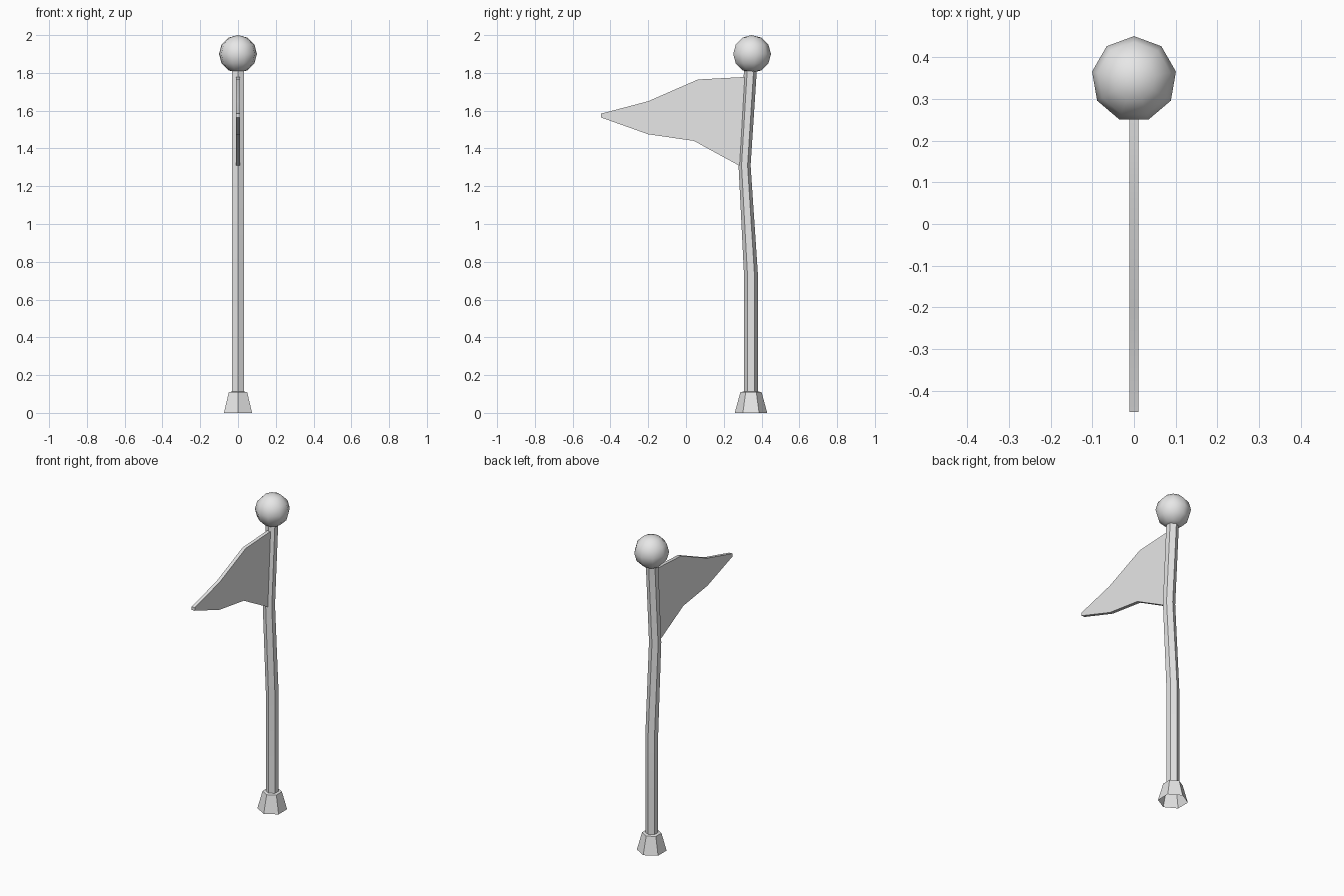
import bpy
import bmesh
import math

cube = bpy.data.objects.get("Cube")
if cube:
    bpy.data.objects.remove(cube, do_unlink=True)

SIDES = 6
POLE_Y = 0.344

grey = bpy.data.materials.new("light grey")
grey.use_nodes = True
grey.diffuse_color = (0.8, 0.8, 0.8, 1)
grey.node_tree.nodes["Principled BSDF"].inputs["Base Color"].default_value = (0.8, 0.8, 0.8, 1)


def finish(name, bm, angle):
    """Turn a bmesh into a named, shaded object."""
    bmesh.ops.recalc_face_normals(bm, faces=bm.faces[:])
    mesh = bpy.data.meshes.new(name)
    bm.to_mesh(mesh)
    bm.free()
    mesh.materials.append(grey)
    obj = bpy.data.objects.new(name, mesh)
    bpy.context.collection.objects.link(obj)
    bpy.ops.object.select_all(action="DESELECT")
    obj.select_set(True)
    bpy.context.view_layer.objects.active = obj
    bpy.ops.object.shade_smooth_by_angle(angle=math.radians(angle))
    return obj


def loft(name, sections, cap_top=False):
    """Hexagonal tube through (y centre, z, x radius, y radius) sections."""
    bm = bmesh.new()
    rings = []
    for y, z, rx, ry in sections:
        ring = []
        for i in range(SIDES):
            a = math.tau * i / SIDES
            ring.append(bm.verts.new((rx * math.sin(a), y - ry * math.cos(a), z)))
        rings.append(ring)
    for low, high in zip(rings, rings[1:]):
        for i in range(SIDES):
            j = (i + 1) % SIDES
            bm.faces.new((low[i], low[j], high[j], high[i]))
    if cap_top:
        bm.faces.new(rings[-1])
    return finish(name, bm, 35)


# Flared foot, open underneath
loft("base", [(POLE_Y, z, r, r) for z, r in ((0, 0.086), (0.11, 0.056), (0.113, 0.037))])

# Bent pole
loft("pole", [
    (POLE_Y, 0.11, 0.037, 0.037),
    (POLE_Y, 0.32, 0.037, 0.037),
    (POLE_Y, 0.73, 0.037, 0.037),
    (0.31, 1.31, 0.037, 0.032),
    (0.342, 1.83, 0.037, 0.034),
], cap_top=True)

# Faceted ball on top, one vertex column pointing back
bm = bmesh.new()
bmesh.ops.create_uvsphere(bm, u_segments=9, v_segments=6, radius=0.1)
start = max(bm.verts, key=lambda v: v.co.x)
turn = math.pi / 2 - math.atan2(start.co.y, start.co.x)
for v in bm.verts:
    x, y = v.co.x, v.co.y
    v.co.x = 1.02 * (x * math.cos(turn) - y * math.sin(turn))
    v.co.y = 1.03 * (x * math.sin(turn) + y * math.cos(turn)) + 0.347
    v.co.z += 1.9
finish("ball", bm, 45)

# Tapered pennant: (y, top z, bottom z) stations from pole to tip
stations = [(0.335, 0.31, 1.78, 1.295), (0.305, 0.28, 1.778, 1.31),
            (0.063, 0.042, 1.765, 1.44), (-0.2, -0.2, 1.65, 1.475),
            (-0.45, -0.45, 1.584, 1.564)]
bm = bmesh.new()
pairs = [(bm.verts.new((-0.011, yt, zt)), bm.verts.new((-0.011, yb, zb)))
         for yt, yb, zt, zb in stations]
sheet = [bm.faces.new((a[0], b[0], b[1], a[1])) for a, b in zip(pairs, pairs[1:])]
extruded = bmesh.ops.extrude_face_region(bm, geom=sheet, use_keep_orig=True)
for item in extruded["geom"]:
    if isinstance(item, bmesh.types.BMVert):
        item.co.x = 0.011
finish("flag", bm, 30)
